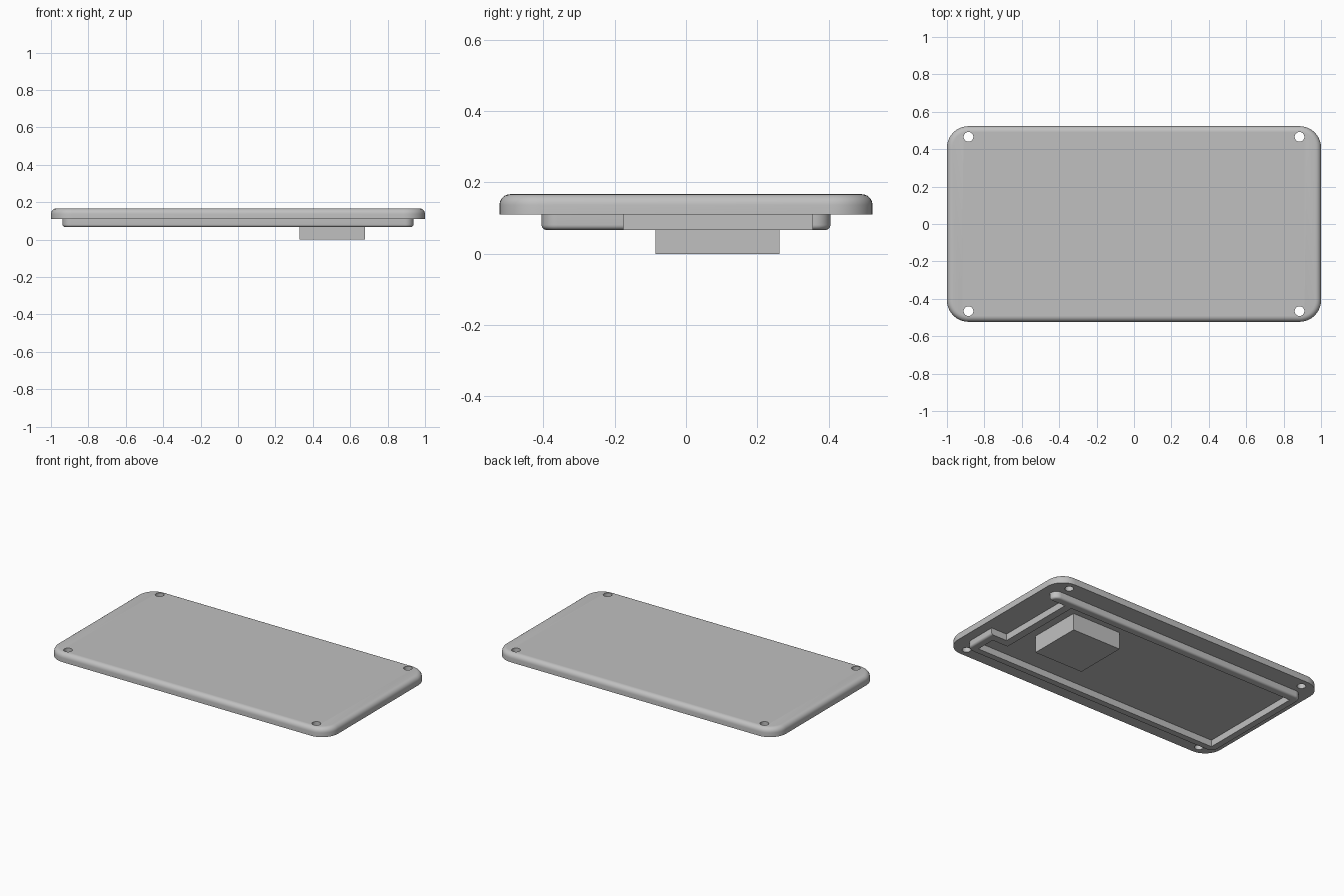
import bpy
import bmesh
from math import sin, cos, pi, radians

cube = bpy.data.objects.get("Cube")
if cube:
    bpy.data.objects.remove(cube, do_unlink=True)

# Single matte grey for every part
grey = bpy.data.materials.new("plain grey")
grey.use_nodes = True
colour = (0.53, 0.53, 0.53, 1)
grey.diffuse_color = colour
grey.node_tree.nodes["Principled BSDF"].inputs["Base Color"].default_value = colour


def rounded_rect(hx, hy, r, steps=10):
    """Counter-clockwise outline of a rectangle with round corners."""
    points = []
    for quarter, (sx, sy) in enumerate([(1, 1), (-1, 1), (-1, -1), (1, -1)]):
        for i in range(steps + 1):
            a = (quarter + i / steps) * pi / 2
            points.append((sx * (hx - r) + r * cos(a), sy * (hy - r) + r * sin(a)))
    return points


def loft(name, layers):
    """Solid through (outline, z) layers, listed from bottom to top."""
    bm = bmesh.new()
    rings = [[bm.verts.new((x, y, z)) for x, y in pts] for pts, z in layers]
    n = len(rings[0])
    for low, high in zip(rings, rings[1:]):
        for i in range(n):
            j = (i + 1) % n
            bm.faces.new((low[i], low[j], high[j], high[i]))
    bm.faces.new(rings[0][::-1])
    bm.faces.new(rings[-1])
    bmesh.ops.recalc_face_normals(bm, faces=bm.faces)
    mesh = bpy.data.meshes.new(name)
    bm.to_mesh(mesh)
    bm.free()
    mesh.materials.append(grey)
    obj = bpy.data.objects.new(name, mesh)
    bpy.context.collection.objects.link(obj)
    return obj


def prism(name, outline, z0, z1):
    return loft(name, [(outline, z0), (outline, z1)])


def box_outline(x0, x1, y0, y1):
    return [(x0, y0), (x1, y0), (x1, y1), (x0, y1)]


def fillet(hx, hy, r, f, z_edge, side, steps=6):
    """Layers that round the rim off towards z_edge; side is 1 up, -1 down."""
    layers = []
    for i in range(steps + 1):
        a = i / steps * pi / 2
        inset = f * (1 - cos(a))
        layers.append((rounded_rect(hx - inset, hy - inset, r - inset),
                       z_edge - side * f * (1 - sin(a))))
    return layers


def cut(obj, cutters):
    bpy.context.view_layer.objects.active = obj
    for cutter in cutters:
        mod = obj.modifiers.new("cut", "BOOLEAN")
        mod.operation = "DIFFERENCE"
        mod.solver = "EXACT"
        mod.object = cutter
        bpy.ops.object.modifier_apply(modifier=mod.name)
        bpy.data.objects.remove(cutter, do_unlink=True)


def smooth(obj):
    bpy.ops.object.select_all(action="DESELECT")
    obj.select_set(True)
    bpy.context.view_layer.objects.active = obj
    bpy.ops.object.shade_smooth_by_angle(angle=radians(30))


UNDER, TOP, LIP = 0.11, 0.167, 0.067

# Cover plate with rounded top rim and four corner screw holes
HX, HY, R = 1.0, 0.523, 0.115
plate = loft("cover_plate", [(rounded_rect(HX, HY, R), UNDER)]
             + fillet(HX, HY, R, 0.03, TOP, 1))
holes = []
for sx in (-1, 1):
    for sy in (-1, 1):
        ring = [(sx * 0.885 + 0.026 * cos(k * pi / 12),
                 sy * 0.466 + 0.026 * sin(k * pi / 12)) for k in range(24)]
        holes.append(prism("hole_cutter", ring, 0, 0.3))
cut(plate, holes)
smooth(plate)

# Locating lip under the plate: thin wall with a recess at one end
LX, LY, T = 0.938, 0.405, 0.05
NX, NY = 0.825, -0.175
lip = loft("locating_lip", fillet(LX, LY, 0.045, 0.014, LIP, -1)[::-1]
           + [(rounded_rect(LX, LY, 0.045), UNDER + 0.005)])
ix, iy = LX - T, LY - T
pocket = prism("pocket_cutter",
               [(-ix, -iy), (ix, -iy), (ix, NY - T), (NX - T, NY - T),
                (NX - T, iy), (-ix, iy)], 0, 0.2)
recess = prism("recess_cutter", box_outline(NX, 1.1, NY, iy), 0, 0.2)
cut(lip, [pocket, recess])
smooth(lip)

# Square pressing block
prism("pressing_block", box_outline(0.33, 0.68, -0.085, 0.262), 0, UNDER + 0.005)
